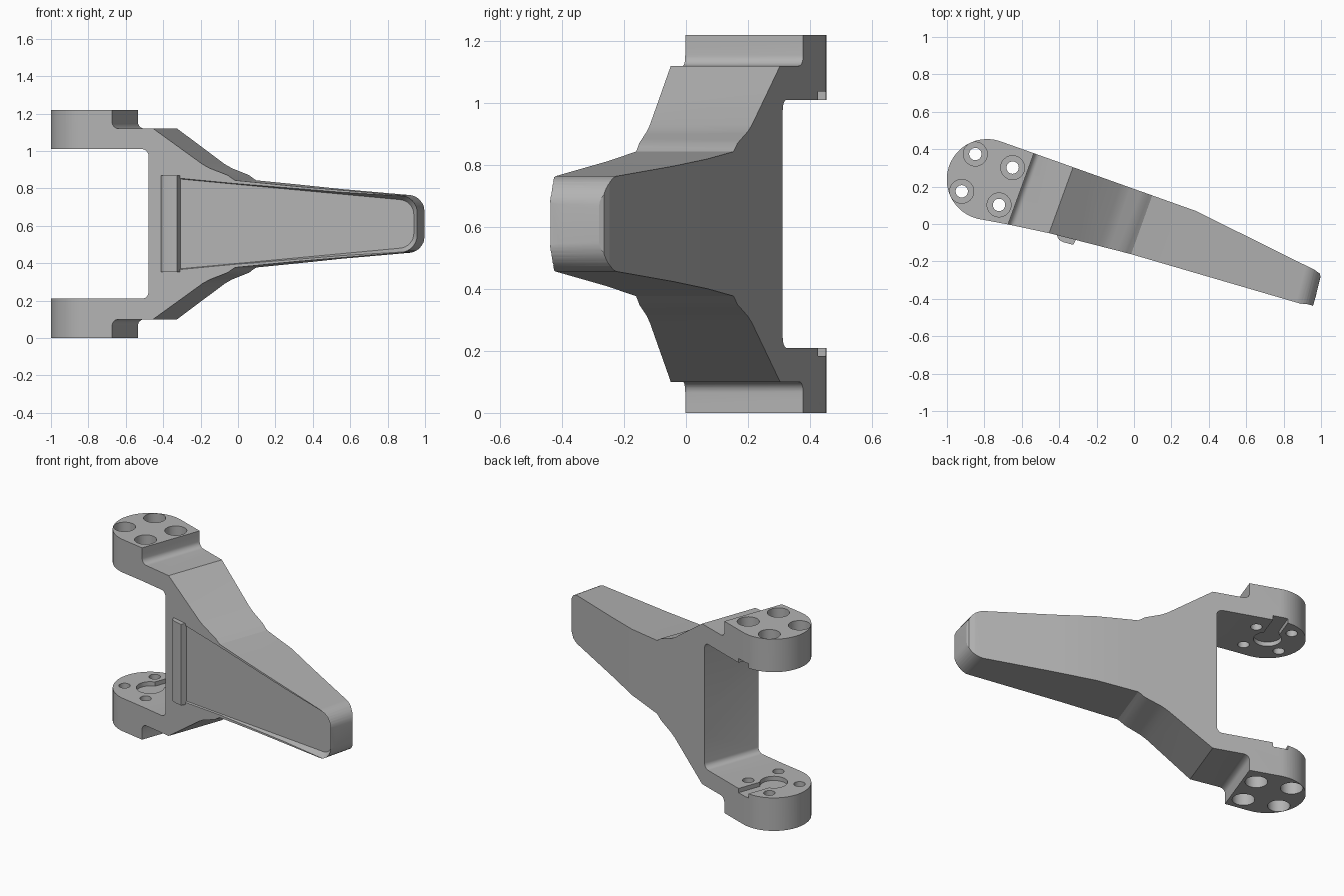
import bpy, bmesh
from math import cos, sin, radians, pi
from mathutils import Vector

if "Cube" in bpy.data.objects:
    bpy.data.objects.remove(bpy.data.objects["Cube"], do_unlink=True)

MID = 0.61                      # mirror height
PAD = Vector((-0.785, 0.238))   # centre of the clamp pads
PAD_R = 0.216


def loft(name, ring_a, ring_b):
    """Closed solid between two matching rings of 3D points."""
    bm = bmesh.new()
    a = [bm.verts.new(p) for p in ring_a]
    b = [bm.verts.new(p) for p in ring_b]
    n = len(a)
    bm.faces.new(a)
    bm.faces.new(b[::-1])
    for i in range(n):
        j = (i + 1) % n
        bm.faces.new((a[i], b[i], b[j], a[j]))
    bmesh.ops.recalc_face_normals(bm, faces=bm.faces)
    bmesh.ops.triangulate(bm, faces=bm.faces)
    bmesh.ops.recalc_face_normals(bm, faces=bm.faces)
    mesh = bpy.data.meshes.new(name)
    bm.to_mesh(mesh)
    bm.free()
    ob = bpy.data.objects.new(name, mesh)
    bpy.context.collection.objects.link(ob)
    return ob


def prism(name, pts, z0, z1):
    return loft(name, [(x, y, z0) for x, y in pts], [(x, y, z1) for x, y in pts])


def arc(cx, cy, rx, ry, a0, a1, steps):
    return [(cx + rx * cos(radians(a0 + (a1 - a0) * i / steps)),
             cy + ry * sin(radians(a0 + (a1 - a0) * i / steps))) for i in range(steps + 1)]


def combine(target, tool, operation):
    """Apply a boolean and remove the tool."""
    bpy.context.view_layer.objects.active = target
    mod = target.modifiers.new("cut", 'BOOLEAN')
    mod.operation = operation
    mod.solver = 'EXACT'
    mod.object = tool
    bpy.ops.object.modifier_apply(modifier=mod.name)
    bpy.data.objects.remove(tool, do_unlink=True)


def mirrored(half):
    return half + [(u, 2 * MID - z) for u, z in reversed(half)]


# Plan outline of the whole bracket
outline = (arc(PAD.x, PAD.y, PAD_R, PAD_R, 70, 257, 36)
           + [(-0.67, -0.003), (-0.45, -0.05), (-0.02, -0.16), (0.955, -0.445),
              (1.0, -0.29), (0.993, -0.265), (0.965, -0.245), (0.33, 0.07)])
bracket = prism("bracket", outline, -0.1, 1.4)

# Side profile along the arm: slot, pads, shoulders, tapered arm, rounded tip
half = (arc(-0.47, 0.975, 0.035, 0.035, 0, 90, 6)
        + [(-1.3, 1.01), (-1.3, 1.22), (-0.632, 1.22)]
        + arc(-0.597, 1.155, 0.035, 0.035, 180, 270, 6)
        + [(-0.41, 1.12), (-0.14, 0.93), (-0.1, 0.908), (-0.06, 0.893),
           (0.0, 0.87), (0.04, 0.843)]
        + arc(0.94, 0.665, 0.102, 0.1, 90, 0, 10))
profile = mirrored(half)


def across(u, z, t):
    """Point at distance u along the arm and t across it."""
    along = Vector((cos(radians(-20)), sin(radians(-20)))) * u
    turn = radians(70 + 6 * max(0, u))
    return (along.x + t * cos(turn), along.y + t * sin(turn), z)


combine(bracket, loft("profile", [across(u, z, -0.8) for u, z in profile],
                      [across(u, z, 0.8) for u, z in profile]), 'INTERSECT')

# Shallow drafted recess in the front face
panel = mirrored([(-0.31, 0.85)] + arc(0.86, 0.66, 0.08, 0.08, 85, 0, 8))


def recess_ring(depth, grow):
    ring = []
    for x, z in panel:
        gx = grow if x > 0 else -grow
        gz = grow if z > MID else -grow
        ring.append((x + gx, -0.075 - 0.26 * (x + 0.31) - depth, z + gz))
    return ring


combine(bracket, loft("recess", recess_ring(0, 0), recess_ring(0.1, 0.045)), 'DIFFERENCE')

# Raised lip at the root of the recess
lip = [(-0.412, -0.03), (-0.41, -0.07), (-0.4, -0.085), (-0.38, -0.097), (-0.325, -0.111),
       (-0.308, -0.08), (-0.308, -0.03)]
combine(bracket, prism("lip", lip, 0.352, 0.868), 'UNION')

# Bolt holes with counterbores on the outer pad faces
for k in range(4):
    a = radians(25 + 90 * k)
    c = PAD + Vector((cos(a), sin(a))) * 0.15
    for r, z0, z1 in ((0.033, -0.2, 1.5), (0.064, -0.2, 0.12), (0.064, 1.1, 1.5)):
        ring = arc(c.x, c.y, r, r, 0, 348.75, 31)
        combine(bracket, prism("hole", ring, z0, z1), 'DIFFERENCE')

# Keyhole grooves on the inner pad faces, open to the back
v = Vector((cos(radians(70)), sin(radians(70))))
side = Vector((v.y, -v.x)) * 0.045
key = arc(PAD.x, PAD.y, 0.08, 0.08, 105, 395, 28)
key += [tuple(PAD + v * 0.3 + side), tuple(PAD + v * 0.3 - side)]
for z0, z1 in ((0.183, 0.26), (0.96, 1.037)):
    combine(bracket, prism("groove", key, z0, z1), 'DIFFERENCE')

# Material and shading
grey = bpy.data.materials.new("grey metal")
grey.use_nodes = True
colour = (0.45, 0.45, 0.45, 1)
grey.diffuse_color = colour
grey.node_tree.nodes["Principled BSDF"].inputs["Base Color"].default_value = colour
bracket.data.materials.clear()
bracket.data.materials.append(grey)
for ob in bpy.context.selected_objects:
    ob.select_set(False)
bracket.select_set(True)
bpy.context.view_layer.objects.active = bracket
bpy.ops.object.shade_smooth_by_angle(angle=radians(25))
